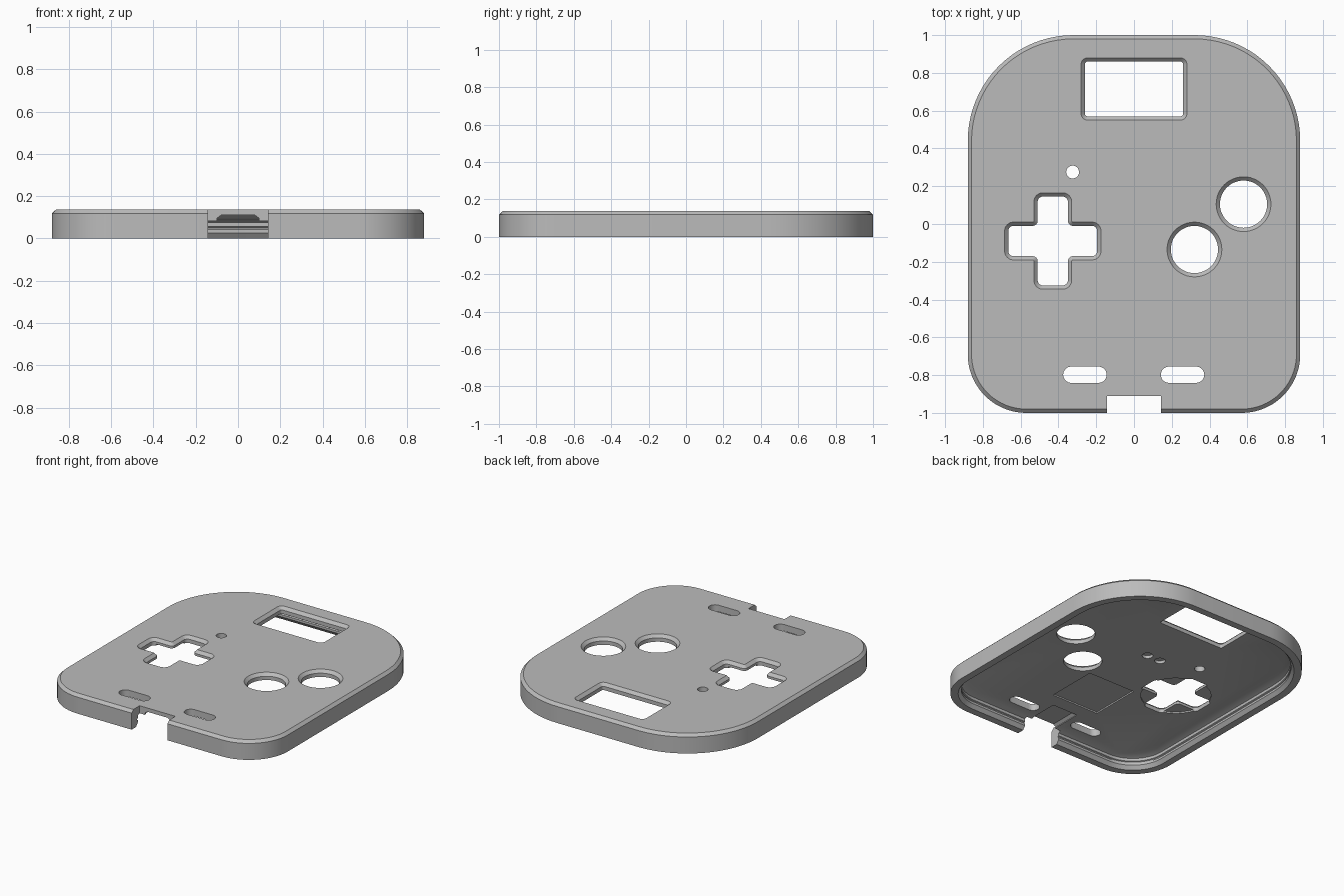
import bpy, bmesh, math
from mathutils import Vector

cube = bpy.data.objects.get("Cube")
if cube:
    bpy.data.objects.remove(cube, do_unlink=True)

HEIGHT = 0.137
CEILING = 0.09

gray = bpy.data.materials.new("plain_gray")
gray.use_nodes = True
gray.diffuse_color = (0.5, 0.5, 0.5, 1)
gray.node_tree.nodes["Principled BSDF"].inputs["Base Color"].default_value = (0.5, 0.5, 0.5, 1)


def outline(corners, grow=0.0, steps=8):
    """Counter-clockwise right-angled polygon (x, y, radius), grown and filleted."""
    pts = [Vector(c[:2]) for c in corners]
    result = []
    for i, p in enumerate(pts):
        a, b = pts[i - 1], pts[(i + 1) % len(pts)]
        ua, ub = (a - p).normalized(), (b - p).normalized()
        side = 1 if (p - a).cross(b - p) > 0 else -1
        corner = p - (ua + ub) * grow * side
        r = max(corners[i][2] + grow * side, 0.001)
        centre = corner + (ua + ub) * r
        for k in range(steps + 1):
            t = k / steps * math.pi / 2
            q = centre - (ub * math.cos(t) + ua * math.sin(t)) * r
            if not result or (q - result[-1]).length > 1e-5:
                result.append(q)
    if (result[0] - result[-1]).length < 1e-5:
        result.pop()
    return result


def loft(name, corners, levels, steps=8):
    """Closed solid through (grow, z) copies of an outline."""
    bm = bmesh.new()
    rings = [[bm.verts.new((q.x, q.y, z)) for q in outline(corners, g, steps)]
             for g, z in levels]
    n = len(rings[0])
    for low, high in zip(rings, rings[1:]):
        for i in range(n):
            j = (i + 1) % n
            bm.faces.new((low[i], low[j], high[j], high[i]))
    bm.faces.new(rings[0][::-1])
    bm.faces.new(rings[-1])
    bmesh.ops.recalc_face_normals(bm, faces=bm.faces)
    mesh = bpy.data.meshes.new(name)
    bm.to_mesh(mesh)
    bm.free()
    obj = bpy.data.objects.new(name, mesh)
    bpy.context.collection.objects.link(obj)
    mesh.materials.append(gray)
    return obj


def rect(x, y, hx, hy, r=0.001):
    return [(x - hx, y - hy, r), (x + hx, y - hy, r), (x + hx, y + hy, r), (x - hx, y + hy, r)]


def circle(x, y, r):
    return rect(x, y, r, r, r)


def plus(x, y, arm, half, r):
    path = [(half, -arm), (half, -half), (arm, -half)]
    pts = []
    for _ in range(4):
        pts += path
        path = [(-v, u) for u, v in path]
    return [(x + u, y + v, r) for u, v in pts]


# Shell: one wall section from the ceiling, down the inside, round the rim and up the outside
body = [(-0.88, -1, 0.31), (0.88, -1, 0.31), (0.88, 1, 0.56), (-0.88, 1, 0.56)]
section = [(-0.11, CEILING), (-0.07, 0.076), (-0.07, 0.056), (-0.063, 0.052), (-0.063, 0.046),
           (-0.07, 0.042), (-0.07, 0.026), (-0.05, 0), (0, 0), (0, 0.118), (-0.02, HEIGHT)]
shell = loft("front_shell", body, section, 20)

BEVELLED = [(0, -0.1), (0, HEIGHT - 0.02), (0.025, HEIGHT + 0.005)]
STRAIGHT = [(0, -0.1), (0, 0.3)]


def recess(top):
    return [(0, 0.03), (0, top)]


cutters = [
    # Window, direction pad and round button openings with bevelled edges
    loft("window_cutter", rect(0, 0.715, 0.26, 0.145, 0.015), BEVELLED),
    loft("pad_cutter", plus(-0.43, -0.09, 0.235, 0.08, 0.027), BEVELLED),
    loft("upper_button_cutter", circle(0.58, 0.105, 0.125), BEVELLED, 12),
    loft("lower_button_cutter", circle(0.32, -0.135, 0.125), BEVELLED, 12),
    # Light hole and slots
    loft("light_cutter", circle(-0.325, 0.275, 0.034), STRAIGHT),
    loft("left_slot_cutter", rect(0.257, -0.798, 0.115, 0.043, 0.043), STRAIGHT),
    loft("right_slot_cutter", rect(-0.26, -0.798, 0.115, 0.043, 0.043), STRAIGHT),
    # Port notch in the front wall
    loft("port_cutter", rect(0, -1.01, 0.142, 0.1), STRAIGHT),
    # Shallow recesses inside
    loft("port_recess_cutter", rect(0, -0.815, 0.1, 0.12), [(0, 0.03), (0, 0.095), (-0.02, 0.11)]),
    loft("chip_recess_cutter", rect(0, -0.41, 0.185, 0.185), recess(0.1)),
    loft("pad_recess_cutter", circle(-0.43, -0.09, 0.228), recess(0.1), 12),
    loft("left_peg_cutter", circle(0.045, 0.19, 0.035), recess(0.11)),
    loft("right_peg_cutter", circle(-0.06, 0.19, 0.035), recess(0.11)),
]

bpy.context.view_layer.objects.active = shell
for cutter in cutters:
    cutter.hide_render = True
    mod = shell.modifiers.new(cutter.name, "BOOLEAN")
    mod.operation = "DIFFERENCE"
    mod.solver = "EXACT"
    mod.object = cutter
    bpy.ops.object.modifier_apply(modifier=mod.name)
    bpy.data.objects.remove(cutter, do_unlink=True)

bpy.ops.object.select_all(action="DESELECT")
shell.select_set(True)
bpy.ops.object.shade_smooth_by_angle(angle=math.radians(25))
